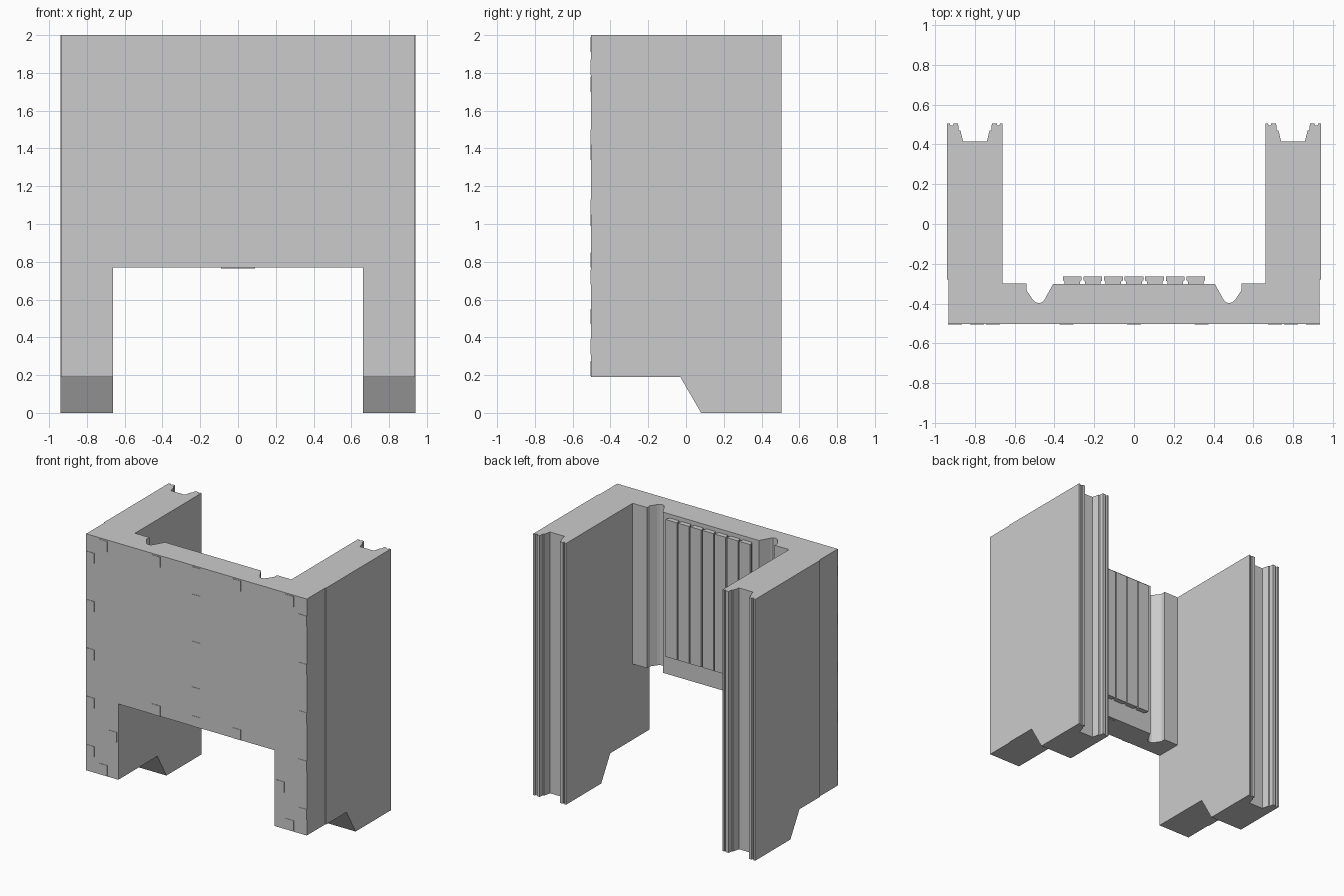
import bpy, bmesh
from mathutils import Vector

cube = bpy.data.objects.get("Cube")
if cube:
    bpy.data.objects.remove(cube, do_unlink=True)

grey = bpy.data.materials.new("plain_grey")
grey.use_nodes = True
colour = (0.6, 0.6, 0.6, 1)
grey.diffuse_color = colour
grey.node_tree.nodes["Principled BSDF"].inputs["Base Color"].default_value = colour


def finish(name, bm):
    bmesh.ops.recalc_face_normals(bm, faces=bm.faces)
    mesh = bpy.data.meshes.new(name)
    bm.to_mesh(mesh)
    bm.free()
    mesh.materials.append(grey)
    obj = bpy.data.objects.new(name, mesh)
    bpy.context.collection.objects.link(obj)
    return obj


def prism(name, points, offset):
    """Extrude a closed outline of 3D points along an offset."""
    bm = bmesh.new()
    face = bm.faces.new([bm.verts.new(p) for p in points])
    side = bmesh.ops.extrude_face_region(bm, geom=[face])["geom"]
    bmesh.ops.translate(bm, vec=Vector(offset),
                        verts=[v for v in side if isinstance(v, bmesh.types.BMVert)])
    return finish(name, bm)


def add_box(bm, low, high):
    low, high = Vector(low), Vector(high)
    verts = bmesh.ops.create_cube(bm, size=1)["verts"]
    bmesh.ops.scale(bm, vec=high - low, verts=verts)
    bmesh.ops.translate(bm, vec=(low + high) / 2, verts=verts)


def cut(target, cutter):
    mod = target.modifiers.new(cutter.name, "BOOLEAN")
    mod.operation, mod.solver, mod.object = "DIFFERENCE", "EXACT", cutter
    cutter.hide_render = True
    cutter.hide_set(True)


INNER, WALL_Z, FRONT = 0.662, 0.77, -0.502

# Plan outline of one half: front corner, slotted post end, corner channel
half = [
    (0.934, FRONT), (0.934, -0.28), (0.94, -0.28), (0.94, 0.505),
    (0.927, 0.505), (0.923, 0.495), (0.912, 0.495), (0.908, 0.505),
    (0.885, 0.505), (0.882, 0.472), (0.873, 0.47), (0.86, 0.415),
    (0.74, 0.415), (0.727, 0.47), (0.718, 0.472), (0.715, 0.505),
    (0.69, 0.505), (0.687, 0.495), (0.677, 0.495), (0.674, 0.505),
    (INNER, 0.505), (INNER, -0.3),
    (0.54, -0.3), (0.54, -0.335), (0.51, -0.38), (0.495, -0.394),
    (0.478, -0.398), (0.462, -0.394), (0.45, -0.38), (0.407, -0.302),
]
outline = half + [(-x, y) for x, y in reversed(half)]
body = prism("wall_and_side_posts", [(x, y, 0) for x, y in outline], (0, 0, 2))

# Opening below the wall and stepped underside of the posts
bm = bmesh.new()
add_box(bm, (-INNER, -1, -1), (INNER, 1, WALL_Z))
cut(body, finish("opening_cutter", bm))
step = [(-1, -0.5), (-1, 0.19), (-0.03, 0.19), (0.08, 0), (0.08, -0.5)]
cut(body, prism("underside_cutter", [(-2, y, z) for y, z in step], (4, 0, 0)))

# Vertical slats with dovetail gaps on the inside of the wall
pitch, face_half, root_half = 0.1035, 0.047, 0.039
for i in range(7):
    x = (i - 3) * pitch
    slat = [(x - root_half, -0.304), (x + root_half, -0.304),
            (x + root_half, -0.29), (x + face_half, -0.284),
            (x + face_half, -0.265), (x - face_half, -0.265),
            (x - face_half, -0.284), (x - root_half, -0.29)]
    prism(f"slat_{i + 1}", [(px, py, 0.92) for px, py in slat], (0, 0, 1.05))

# Thin spacer pads on the front face
bm = bmesh.new()


def pad(x, z):
    for sx in {x, -x}:
        add_box(bm, (sx - 0.035, -0.505, z - 0.04), (sx + 0.035, FRONT + 0.001, z + 0.04))


for row in range(5):
    pad(0.9, 1.83 - row * 0.37)
for z in (1.95, 1.74, 1.38, 1.03, 0.81):
    pad(0, z)
for x, z in ((0.34, 1.95), (0.34, 0.81), (0.79, 1.95), (0.79, 0.235), (0.71, 0.51)):
    pad(x, z)
finish("front_pads", bm)

# Shallow lip under the middle of the wall
bm = bmesh.new()
add_box(bm, (-0.09, -0.49, WALL_Z - 0.005), (0.09, -0.32, WALL_Z + 0.002))
finish("wall_underside_lip", bm)
